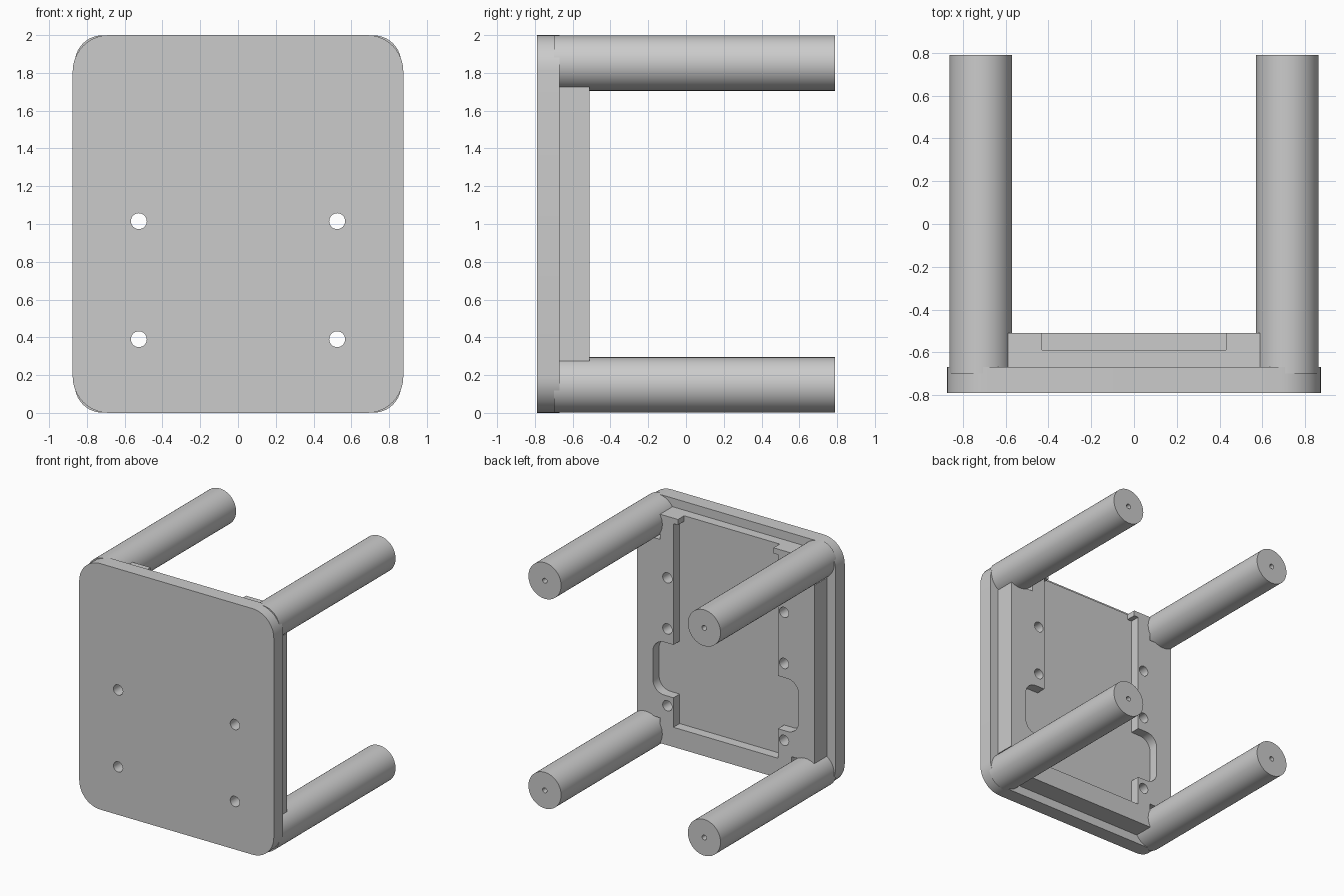
import bpy, bmesh, math

cube = bpy.data.objects.get("Cube")
if cube:
    bpy.data.objects.remove(cube, do_unlink=True)

grey = bpy.data.materials.new("plain_grey")
grey.use_nodes = True
colour = (0.6, 0.6, 0.6, 1)
grey.diffuse_color = colour
grey.node_tree.nodes["Principled BSDF"].inputs["Base Color"].default_value = colour


def prism(name, outline, y0, y1):
    """Extrude an (x, z) outline from y0 to y1."""
    bm = bmesh.new()
    face = bm.faces.new([bm.verts.new((x, y0, z)) for x, z in outline])
    grown = bmesh.ops.extrude_face_region(bm, geom=[face])["geom"]
    verts = [v for v in grown if isinstance(v, bmesh.types.BMVert)]
    bmesh.ops.translate(bm, verts=verts, vec=(0, y1 - y0, 0))
    bmesh.ops.recalc_face_normals(bm, faces=bm.faces)
    mesh = bpy.data.meshes.new(name)
    bm.to_mesh(mesh)
    bm.free()
    mesh.materials.append(grey)
    obj = bpy.data.objects.new(name, mesh)
    bpy.context.collection.objects.link(obj)
    return obj


def circle(x, z, r, n):
    return [(x + r * math.cos(2 * math.pi * i / n), z + r * math.sin(2 * math.pi * i / n))
            for i in range(n)]


def box(x, z0, z1):
    return [(-x, z0), (x, z0), (x, z1), (-x, z1)]


def rounded(x, z0, z1, r, steps=10):
    corners = [(x - r, z1 - r), (r - x, z1 - r), (r - x, z0 + r), (x - r, z0 + r)]
    points = []
    for k, (cx, cz) in enumerate(corners):
        for i in range(steps + 1):
            a = math.pi / 2 * (k + i / steps)
            points.append((cx + r * math.cos(a), cz + r * math.sin(a)))
    return points


def cut(obj, outline, y0, y1):
    """Subtract a prism and discard it."""
    cutter = prism("cutter", outline, y0, y1)
    mod = obj.modifiers.new("cut", "BOOLEAN")
    mod.operation, mod.solver, mod.object = "DIFFERENCE", "EXACT", cutter
    activate(obj)
    bpy.ops.object.modifier_apply(modifier=mod.name)
    bpy.data.objects.remove(cutter, do_unlink=True)


def activate(obj):
    bpy.ops.object.select_all(action="DESELECT")
    obj.select_set(True)
    bpy.context.view_layer.objects.active = obj


FRONT, PLATE_BACK, FLOOR, RIM, END = -0.79, -0.67, -0.59, -0.51, 0.79
SCREW_X, SCREW_R = 0.525, 0.042

# Rounded base plate
plate = prism("base_plate", rounded(0.875, 0, 2, 0.19), FRONT, PLATE_BACK)

# Raised block, notched at the corners to clear the legs
quarter = [(0.80, 0.725), (0.59, 0.725), (0.59, 0.93)]
upper = quarter + [(-x, z) for x, z in reversed(quarter)]
lower = [(-x, -z) for x, z in upper]
block = prism("raised_block", [(x, z + 1) for x, z in upper + lower], PLATE_BACK, RIM)

# Pocket, its open top slot and the rounded side bays
cut(block, box(0.47, 0.23, 1.885), FLOOR, 0)
cut(block, box(0.43, 1.8, 2.1), FLOOR, 0)
cut(block, rounded(0.655, 0.47, 0.9, 0.1), FLOOR, 0)

# Screw holes: lower two pairs go right through, top pair is blind
for side in (-1, 1):
    for z in (0.39, 1.015):
        hole = circle(side * SCREW_X, z, SCREW_R, 32)
        cut(plate, hole, -1, 0)
        cut(block, hole, -1, 0)
    cut(block, circle(side * SCREW_X, 1.43, SCREW_R, 32), -0.65, 0)

# Legs with a small pilot hole in each end
legs = []
for side, x in (("right", -0.717), ("left", 0.717)):
    for level, z in (("lower", 0.148), ("upper", 1.852)):
        leg = prism(f"{level}_{side}_leg", circle(x, z, 0.147, 48), -0.7, END)
        cut(leg, circle(x, z, 0.02, 16), END - 0.15, 1)
        legs.append(leg)

for obj in [plate, block] + legs:
    activate(obj)
    bpy.ops.object.shade_smooth_by_angle(angle=math.radians(30))
